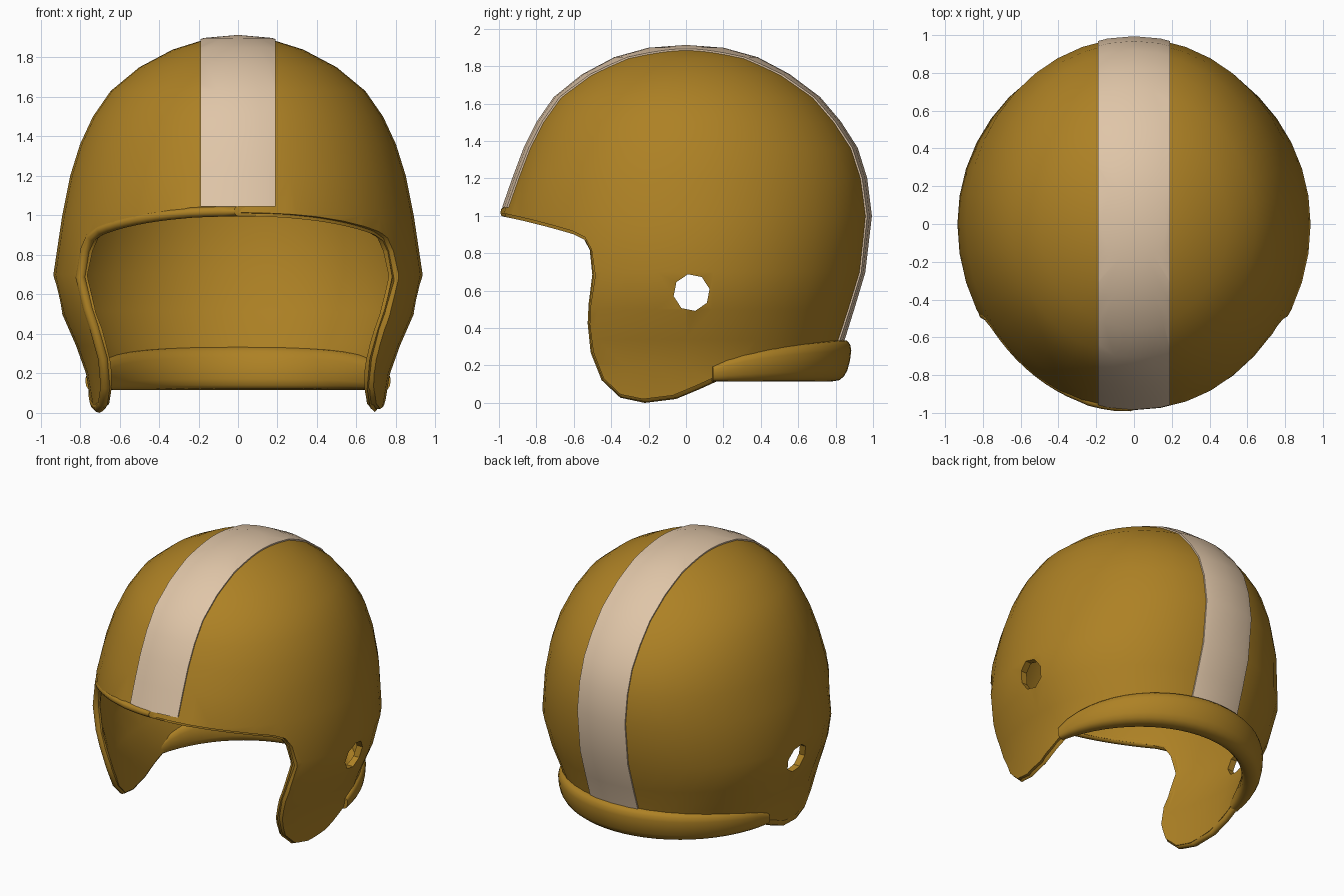
import bpy, bmesh
from math import sin, cos, radians, pi, sqrt, copysign

if "Cube" in bpy.data.objects:
    bpy.data.objects.remove(bpy.data.objects["Cube"])


def material(name, rgb):
    m = bpy.data.materials.new(name)
    m.use_nodes = True
    m.diffuse_color = (*rgb, 1)
    m.node_tree.nodes["Principled BSDF"].inputs["Base Color"].default_value = (*rgb, 1)
    return m


GOLD = material("gold", (0.42, 0.22, 0.018))
CREAM = material("cream", (0.74, 0.56, 0.39))

# Shell levels: height, half width, reach to the front, reach to the back
LEVELS = [(-0.1, 0.72, 1.05, 0.78), (0.2, 0.77, 1.05, 0.81), (0.34, 0.82, 1.05, 0.84),
          (0.5, 0.89, 1.03, 0.89), (0.7, 0.935, 1.0, 0.95), (1.0, 0.89, 0.99, 0.985),
          (1.2, 0.85, 0.92, 0.96), (1.36, 0.8, 0.86, 0.91), (1.5, 0.735, 0.79, 0.82),
          (1.63, 0.645, 0.7, 0.71), (1.75, 0.5, 0.55, 0.55), (1.84, 0.33, 0.38, 0.38),
          (1.89, 0.17, 0.2, 0.2)]
TOP = 1.905
SEGMENTS = 40

# Side outline of the face opening, from the brim down round the cheek
BRIM = [(-0.99 * cos(radians(a)), 1.015 - 0.095 * (a / 52) ** 2.2) for a in range(0, 53, 4)]
CHEEK = [(-0.54, 0.885), (-0.505, 0.82), (-0.485, 0.68), (-0.51, 0.52), (-0.515, 0.42),
         (-0.495, 0.27), (-0.44, 0.13), (-0.35, 0.045), (-0.23, 0.02), (-0.07, 0.04),
         (0.05, 0.09), (0.16, 0.14)]


def mesh_object(name, bm, mat):
    bmesh.ops.recalc_face_normals(bm, faces=bm.faces)
    me = bpy.data.meshes.new(name)
    bm.to_mesh(me)
    bm.free()
    ob = bpy.data.objects.new(name, me)
    bpy.context.collection.objects.link(ob)
    if mat:
        me.materials.append(mat)
    return ob


def activate(ob):
    bpy.ops.object.select_all(action="DESELECT")
    ob.select_set(True)
    bpy.context.view_layer.objects.active = ob


def smooth(ob, angle=40):
    activate(ob)
    bpy.ops.object.shade_smooth_by_angle(angle=radians(angle))


def skin(bm, rings, closed=True):
    for a, b in zip(rings, rings[1:]):
        n = len(a)
        for i in range(n):
            j = (i + 1) % n
            bm.faces.new((a[i], a[j], b[j], b[i]))


def dome(name, mat, thickness, offset):
    bm = bmesh.new()
    rings = []
    for z, w, front, back in LEVELS:
        ring = []
        for i in range(SEGMENTS):
            a = 2 * pi * i / SEGMENTS
            s = sin(a)
            ring.append(bm.verts.new((w * cos(a), s * (back if s > 0 else front), z)))
        rings.append(ring)
    skin(bm, rings)
    tip = bm.verts.new((0, 0, TOP))
    last = rings[-1]
    for i in range(SEGMENTS):
        bm.faces.new((last[i], last[(i + 1) % SEGMENTS], tip))
    ob = mesh_object(name, bm, mat)
    mod = ob.modifiers.new("thickness", "SOLIDIFY")
    mod.thickness, mod.offset = thickness, offset
    activate(ob)
    bpy.ops.object.modifier_apply(modifier=mod.name)
    return ob


def prism(outline, half_width):
    """Side outline of (y, z) points extruded across x."""
    bm = bmesh.new()
    sides = [[bm.verts.new((x, y, z)) for y, z in outline] for x in (-half_width, half_width)]
    skin(bm, sides)
    for side in sides:
        bm.faces.new(side)
    return mesh_object("cutter", bm, None)


def cut(ob, cutter, operation):
    cutter.hide_render = True
    mod = ob.modifiers.new("cut", "BOOLEAN")
    mod.object, mod.operation, mod.solver = cutter, operation, "EXACT"
    activate(ob)
    bpy.ops.object.modifier_apply(modifier=mod.name)
    bpy.data.objects.remove(cutter)


def surface_x(y, z):
    """Half width of the shell at a given depth and height."""
    for lo, hi in zip(LEVELS, LEVELS[1:]):
        if lo[0] <= z <= hi[0]:
            t = (z - lo[0]) / (hi[0] - lo[0])
            w, front, back = (p + (q - p) * t for p, q in zip(lo[1:], hi[1:]))
            return w * sqrt(max(0, 1 - (y / (back if y > 0 else front)) ** 2))


# Shell with face opening and ear holes
shell = dome("helmet_shell", GOLD, 0.045, -1)
rear = [(0.3, 0.2), (1.3, 0.2), (1.3, 2.2), (-1.3, 2.2), (-1.3, 1.015)]
cut(shell, prism(BRIM + CHEEK + rear, 1.3), "INTERSECT")
hole = [(0.03 + 0.098 * cos(2 * pi * i / 8 + 0.2), 0.59 + 0.1 * sin(2 * pi * i / 8 + 0.2)) for i in range(8)]
cut(shell, prism(hole, 1.3), "DIFFERENCE")
smooth(shell)

# Raised centre stripe
stripe = dome("centre_stripe", CREAM, 0.009, 1)
cut(stripe, prism([(-1.3, 1.045), (0, 1.045), (0, 0.26), (1.3, 0.26), (1.3, 2.2), (-1.3, 2.2)], 0.19),
    "INTERSECT")
smooth(stripe)

# Rounded lip following the face opening
half = []
for y, z in BRIM + CHEEK:
    x = surface_x(y, z)
    half.append((max(0, x - 0.018) if y > -0.95 else x, y + (0.015 if y < -0.5 else 0.01), z + 0.006))
path = [(-x, y, z) for x, y, z in reversed(half[1:])] + [(0, *half[0][1:])] + half[1:]
curve = bpy.data.curves.new("opening_lip", "CURVE")
curve.dimensions = "3D"
curve.bevel_depth, curve.bevel_resolution, curve.use_fill_caps = 0.026, 2, True
spline = curve.splines.new("POLY")
spline.points.add(len(path) - 1)
for point, co in zip(spline.points, path):
    point.co = (*co, 1)
curve.materials.append(GOLD)
lip = bpy.data.objects.new("opening_lip", curve)
bpy.context.collection.objects.link(lip)
activate(lip)
bpy.ops.object.convert(target="MESH")
smooth(bpy.context.object, 60)

# Padded neck roll, thick at the back and tapering to the ends
bm = bmesh.new()
rings = []
for i in range(29):
    a = radians(-80 + 160 * i / 28)
    fat = max(0, 1 - (abs(a) / radians(82)) ** 4)
    height = 0.02 + 0.06 * fat ** 0.6 + 0.032 * cos(a)
    thick = 0.03 + 0.042 * fat
    ring = []
    for k in range(16):
        c, s = cos(2 * pi * k / 16), sin(2 * pi * k / 16)
        c, s = (copysign(abs(v) ** 0.75, v) for v in (c, s))
        out = thick * c + 0.022 * s * cos(a)
        ring.append(bm.verts.new(((0.75 + out) * sin(a), (0.805 + out) * cos(a),
                                  0.115 + height * (1 + s))))
    rings.append(ring)
skin(bm, rings)
bm.faces.new(rings[0])
bm.faces.new(rings[-1])
smooth(mesh_object("neck_roll", bm, GOLD), 60)
